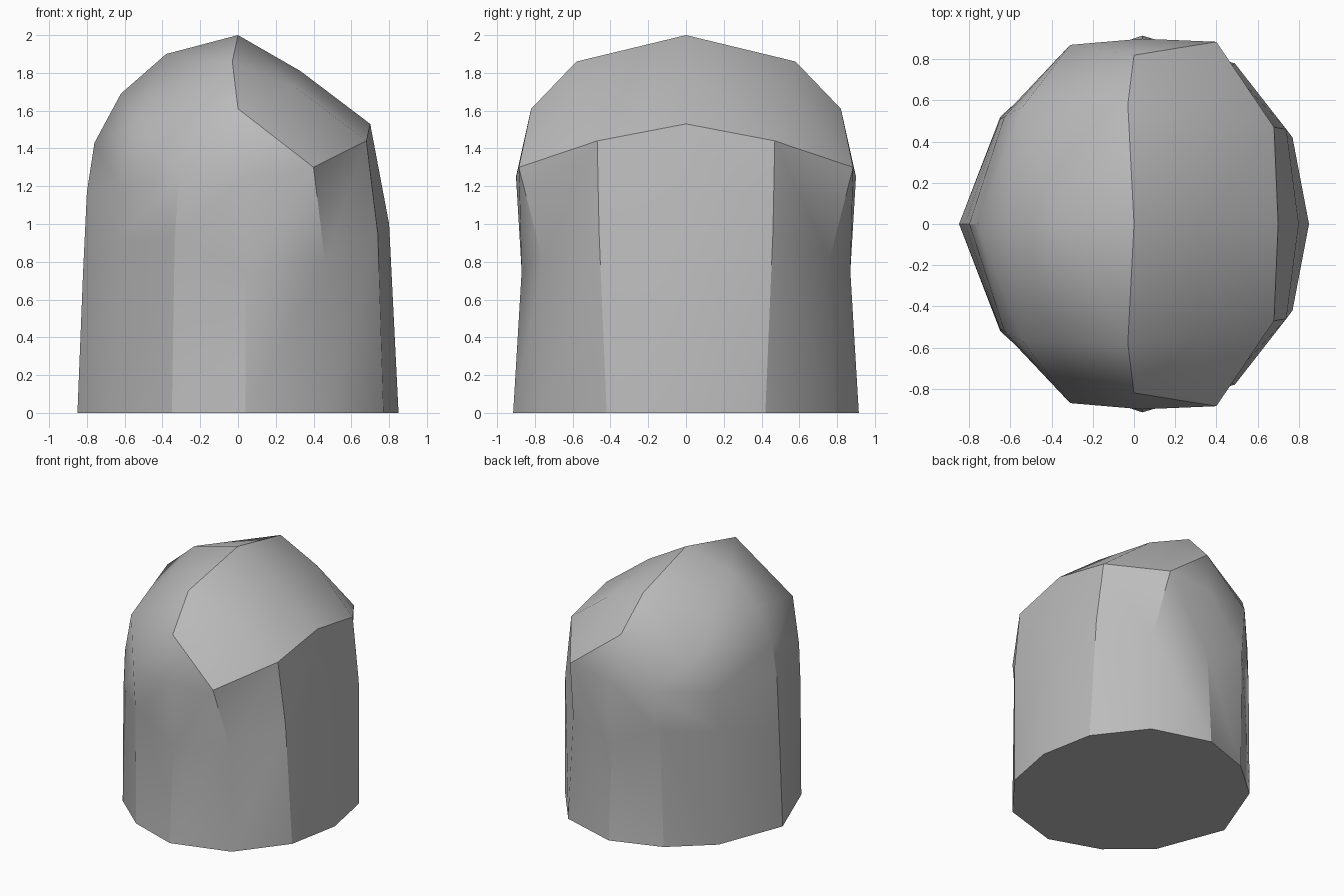
import bpy
import bmesh
from math import radians

cube = bpy.data.objects.get("Cube")
if cube:
    bpy.data.objects.remove(cube, do_unlink=True)

# Stone colour
stone = bpy.data.materials.new("stone grey")
stone.use_nodes = True
grey = (0.5, 0.5, 0.5, 1)
stone.diffuse_color = grey
stone.node_tree.nodes["Principled BSDF"].inputs["Base Color"].default_value = grey

bm = bmesh.new()


def ring(points):
    """Add one half ring, running from the -x end to the +x end."""
    return [bm.verts.new(p) for p in points]


# Upright walls: foot, waist and shoulder outlines of the front half
foot = ring([(-.85, 0, 0), (-.65, -.52, 0), (-.35, -.78, 0), (.04, -.915, 0),
             (.49, -.78, 0), (.77, -.42, 0), (.85, 0, 0)])
waist = ring([(-.82, 0, .75), (-.65, -.51, .9), (-.335, -.81, .93), (.04, -.87, .75),
              (.46, -.76, .81), (.74, -.46, .95), (.8, 0, 1)])
rim = ring([(-.8, 0, 1.17), (-.63, -.52, 1.2), (-.31, -.87, 1.25), (.04, -.9, 1.25),
            (.4, -.885, 1.3), (.68, -.47, 1.44), (.7, 0, 1.53)])
for low, high in ((foot, waist), (waist, rim)):
    for i in range(len(low) - 1):
        bm.faces.new((low[i], low[i + 1], high[i + 1]))
        bm.faces.new((low[i], high[i + 1], high[i]))

# Crown: rounded flank on one side, ridge, and chipped slope on the other
end, side, corner, front, chip, chip_side, chip_end = rim
flank_low, flank_mid, flank_top, apex, slope_top = ring(
    [(-.76, 0, 1.43), (-.62, 0, 1.69), (-.38, 0, 1.9), (0, 0, 2), (.33, 0, 1.81)])
knuckle, ridge, ridge_low, slope = ring(
    [(-.54, -.57, 1.53), (-.03, -.58, 1.86), (0, -.82, 1.61), (.31, -.55, 1.72)])
crown = [
    (apex, ridge, slope), (apex, slope, slope_top),
    (slope_top, slope, chip_side), (slope_top, chip_side, chip_end),
    (slope, ridge, ridge_low), (slope, ridge_low, chip), (slope, chip, chip_side),
    (apex, flank_top, ridge), (flank_top, knuckle, ridge),
    (flank_top, flank_mid, knuckle), (flank_mid, flank_low, knuckle),
    (flank_low, end, side), (flank_low, side, knuckle), (knuckle, side, corner),
    (knuckle, corner, ridge_low), (knuckle, ridge_low, ridge),
    (corner, front, ridge_low), (front, chip, ridge_low),
]
for face in crown:
    bm.faces.new(face)

# Mirror to the back half, weld the seam and close the base
bmesh.ops.mirror(bm, geom=bm.verts[:] + bm.edges[:] + bm.faces[:],
                 axis='Y', merge_dist=0.001)
bmesh.ops.remove_doubles(bm, verts=bm.verts[:], dist=0.001)
bmesh.ops.holes_fill(bm, edges=[e for e in bm.edges if e.is_boundary], sides=0)
bmesh.ops.recalc_face_normals(bm, faces=bm.faces[:])

mesh = bpy.data.meshes.new("standing_rock")
bm.to_mesh(mesh)
bm.free()
mesh.materials.append(stone)
rock = bpy.data.objects.new("standing_rock", mesh)
bpy.context.collection.objects.link(rock)

# Smooth shading with crisp chipped edges
bpy.ops.object.select_all(action='DESELECT')
rock.select_set(True)
bpy.context.view_layer.objects.active = rock
bpy.ops.object.shade_smooth_by_angle(angle=radians(30))
